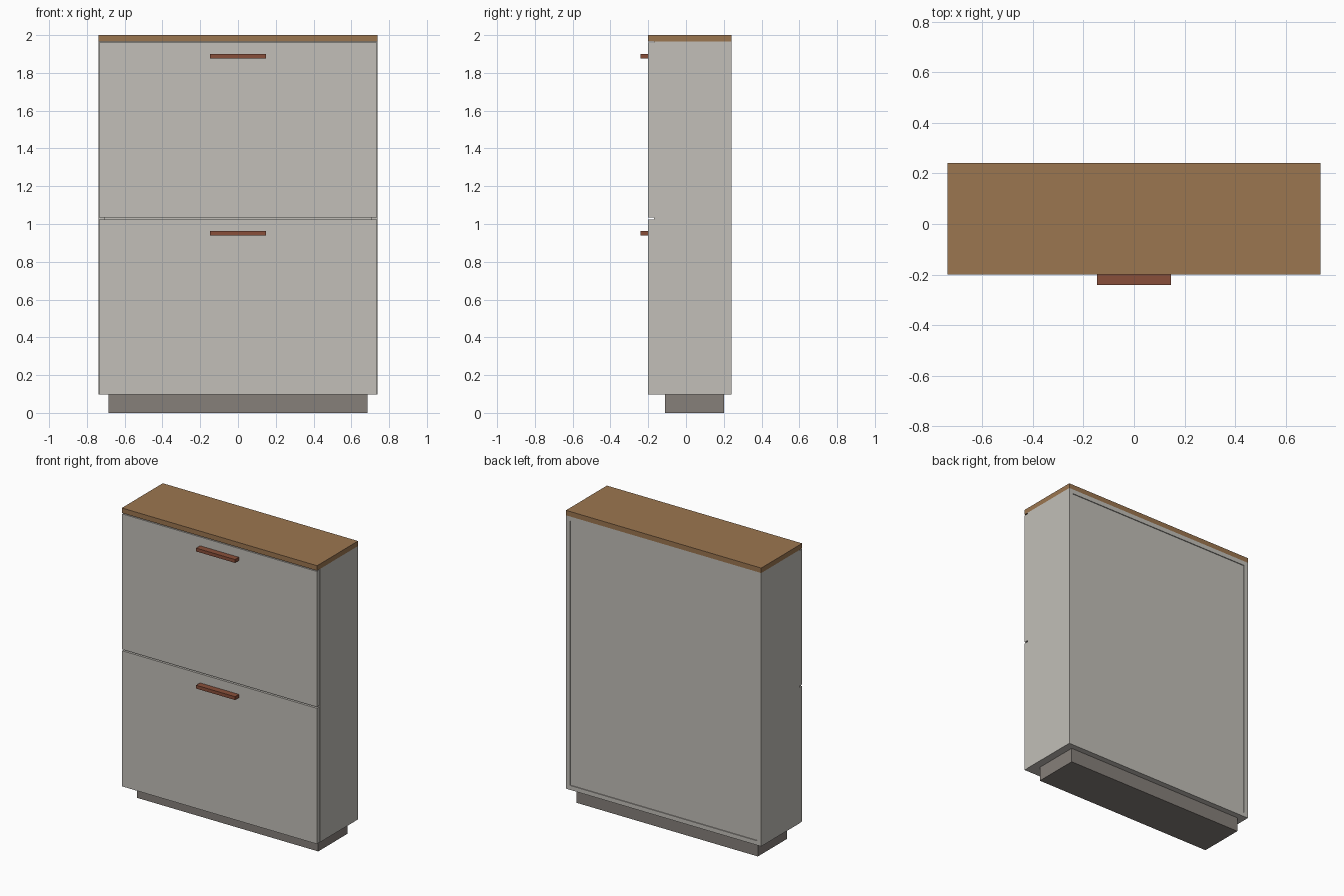
import bpy

if "Cube" in bpy.data.objects:
    bpy.data.objects.remove(bpy.data.objects["Cube"])


def material(name, rgb):
    m = bpy.data.materials.new(name)
    m.diffuse_color = (*rgb, 1)
    m.use_nodes = True
    m.node_tree.nodes["Principled BSDF"].inputs["Base Color"].default_value = m.diffuse_color
    return m


grey = material("warm_light_grey", (0.54, 0.52, 0.48))
wood = material("oak_brown", (0.33, 0.18, 0.08))
dark = material("plinth_grey", (0.24, 0.215, 0.195))
leather = material("reddish_brown", (0.25, 0.078, 0.042))


def box(name, x, y, z, mat):
    """Box from (min, max) pairs along each axis."""
    spans = (x, y, z)
    bpy.ops.mesh.primitive_cube_add(size=1, location=[(a + b) / 2 for a, b in spans])
    ob = bpy.context.object
    ob.name = name
    ob.scale = [b - a for a, b in spans]
    bpy.ops.object.transform_apply(location=False, rotation=False, scale=True)
    ob.data.materials.append(mat)
    return ob


W = 0.738              # half width
T = 0.03               # panel thickness
Y0, Y1 = -0.17, 0.242  # carcass depth
Z0, Z1 = 0.098, 1.966  # carcass height
inner = (-W + T, W - T)

# Carcass: two sides, bottom and upper panel, slightly recessed back
box("side_left", (-W, -W + T), (Y0, Y1), (Z0, Z1), grey)
box("side_right", (W - T, W), (Y0, Y1), (Z0, Z1), grey)
box("bottom_panel", inner, (Y0, Y1), (Z0, Z0 + T), grey)
box("upper_panel", inner, (Y0, Y1), (Z1 - T, Z1), grey)
box("back_panel", inner, (Y1 - 0.018, Y1 - 0.006), (Z0 + T, Z1 - T), grey)

# Worktop and plinth
box("top_board", (-W, W), (-0.2, Y1), (Z1, 2.0), wood)
box("plinth", (-0.685, 0.685), (-0.112, 0.202), (0, Z0), dark)

# Two flap fronts, each with a bar handle
for label, z0, z1, h in (("lower", Z0, 1.025, 0.94), ("upper", 1.034, 1.96, 1.877)):
    box(label + "_front", (-W + 0.002, W - 0.002), (-0.2, Y0), (z0, z1), grey)
    box(label + "_handle", (-0.147, 0.147), (-0.242, -0.2), (h, h + 0.023), leather)
